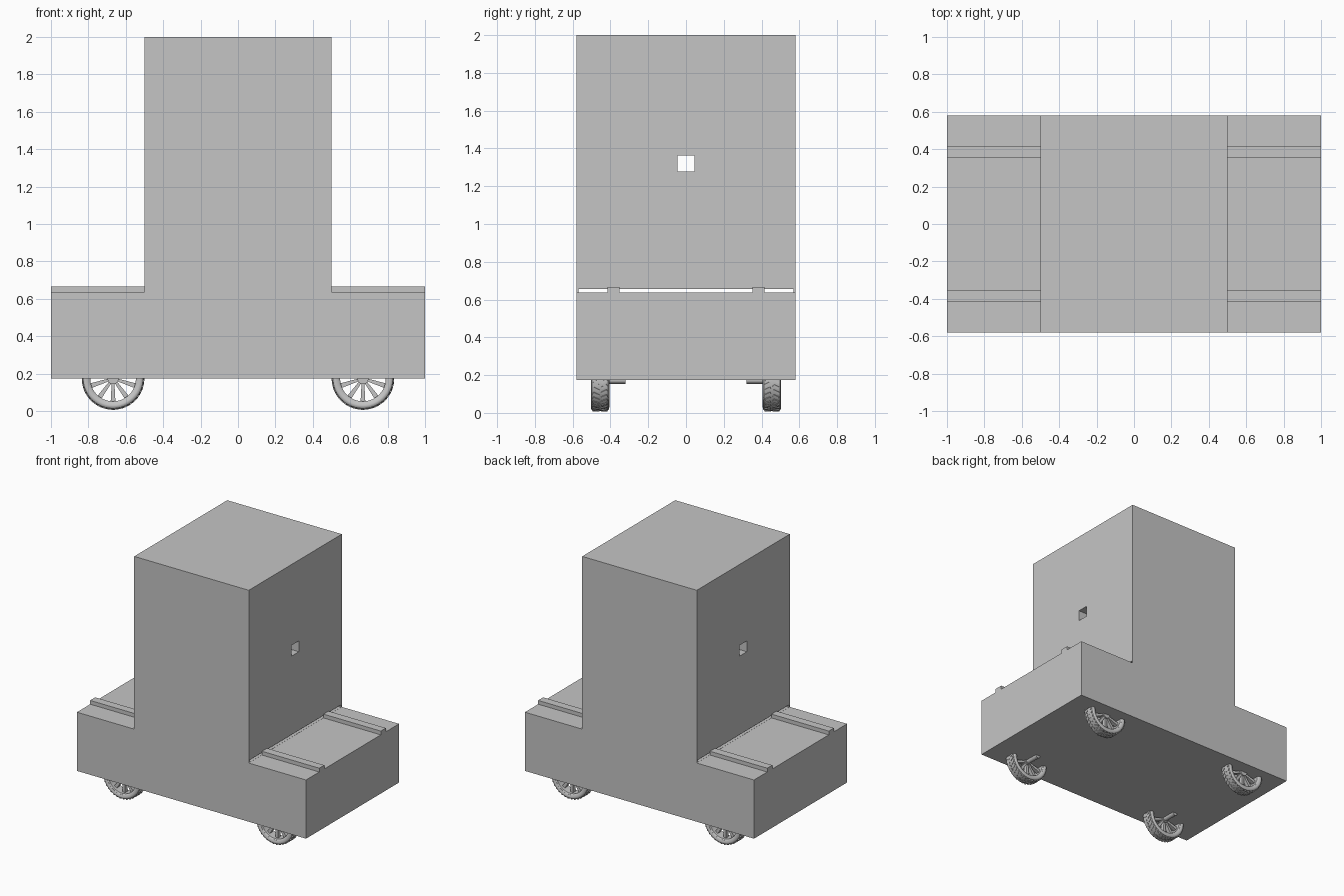
import bpy
import bmesh
from math import cos, sin, pi, radians
from mathutils import Matrix, Vector

default = bpy.data.objects.get("Cube")
if default:
    bpy.data.objects.remove(default, do_unlink=True)

# One plain grey for everything
grey = bpy.data.materials.new("plain grey")
grey.use_nodes = True
shade = (0.56, 0.56, 0.56, 1)
grey.diffuse_color = shade
for node in grey.node_tree.nodes:
    if node.type == 'BSDF_PRINCIPLED':
        node.inputs["Base Color"].default_value = shade

DEPTH, FLOOR, DECK = 0.58, 0.174, 0.637
AXLE_X, AXLE_Z, WHEEL_Y = 0.668, 0.174, 0.455


def finish(bm, name):
    bmesh.ops.recalc_face_normals(bm, faces=bm.faces)
    mesh = bpy.data.meshes.new(name)
    bm.to_mesh(mesh)
    bm.free()
    mesh.materials.append(grey)
    return place(mesh, name)


def place(mesh, name):
    obj = bpy.data.objects.new(name, mesh)
    bpy.context.collection.objects.link(obj)
    return obj


def add_box(bm, low, high):
    low, high = Vector(low), Vector(high)
    size = Matrix.Diagonal((*(high - low), 1))
    bmesh.ops.create_cube(bm, size=1, matrix=Matrix.Translation((low + high) / 2) @ size)


def box(name, low, high):
    bm = bmesh.new()
    add_box(bm, low, high)
    return finish(bm, name)


# Body: stepped profile extruded from front to back
bm = bmesh.new()
half = [(1, FLOOR), (1, DECK), (0.5, DECK), (0.5, 2)]
outline = half + [(-x, z) for x, z in reversed(half)]
face = bm.faces.new([bm.verts.new((x, -DEPTH, z)) for x, z in outline])
new = bmesh.ops.extrude_face_region(bm, geom=[face])["geom"]
bmesh.ops.translate(bm, vec=(0, 2 * DEPTH, 0),
                    verts=[v for v in new if isinstance(v, bmesh.types.BMVert)])
body = finish(bm, "body")

# Low slot and square opening that run through the tower
cutters = [box("slot_cutter", (-0.7, -0.57, DECK + 0.001), (0.7, 0.57, 0.657)),
           box("opening_cutter", (-0.7, -0.044, 1.277), (0.7, 0.044, 1.362))]
bpy.context.view_layer.objects.active = body
for cutter in cutters:
    cutter.hide_render = True
    cut = body.modifiers.new(cutter.name, 'BOOLEAN')
    cut.operation, cut.solver, cut.object = 'DIFFERENCE', 'EXACT', cutter
    bpy.ops.object.modifier_apply(modifier=cut.name)
    bpy.data.objects.remove(cutter, do_unlink=True)

# Rails along both decks
for side, sx in (("left", 1), ("right", -1)):
    for end, sy in (("front", -1), ("back", 1)):
        xs, ys = sorted((sx * 0.5, sx)), sorted((sy * 0.352, sy * 0.415))
        box(f"{end}_{side}_rail", (xs[0], ys[0], DECK - 0.002), (xs[1], ys[1], 0.667))


def lathe(bm, profile, steps=48):
    """Spin a closed (radius, y) profile around the y axis."""
    rings = [[bm.verts.new((r * cos(a), y, r * sin(a))) for r, y in profile]
             for a in (2 * pi * i / steps for i in range(steps))]
    n = len(profile)
    for i in range(steps):
        a, b = rings[i], rings[(i + 1) % steps]
        for j in range(n):
            k = (j + 1) % n
            bm.faces.new((a[j], a[k], b[k], b[j]))


# Wheel: rounded tyre, rim, hub, spokes and slanted tread blocks
bm = bmesh.new()
side = [(0.130, 0.043), (0.143, 0.049), (0.153, 0.048), (0.160, 0.042), (0.163, 0.028)]
lathe(bm, side + [(r, -y) for r, y in reversed(side)])
rim = [(0.122, 0.036), (0.133, 0.044)]
lathe(bm, rim + [(r, -y) for r, y in reversed(rim)])
bmesh.ops.create_cone(bm, cap_ends=True, segments=24, radius1=0.03, radius2=0.03,
                      depth=0.05, matrix=Matrix.Rotation(pi / 2, 4, 'X'))
for i in range(10):
    spoke = bmesh.ops.create_cube(bm, size=1)["verts"]
    for v in spoke:
        outer = v.co.z > 0
        v.co = Vector((v.co.x * (0.026 if outer else 0.014), v.co.y * 0.03,
                       0.126 if outer else 0.02))
    bmesh.ops.rotate(bm, verts=spoke, matrix=Matrix.Rotation(i * pi / 5, 3, 'Y'))
for i in range(36):
    for s in (-1, 1):
        turn = Matrix.Rotation((i + 0.25 * s) * pi / 18, 4, 'Y')
        seat = Matrix.Translation((0, s * 0.022, 0.162))
        slant = Matrix.Rotation(s * radians(28), 4, 'Z')
        bmesh.ops.create_cube(bm, size=1, matrix=turn @ seat @ slant
                              @ Matrix.Diagonal((0.013, 0.034, 0.010, 1)))
wheel = finish(bm, "front_left_wheel")
bpy.ops.object.select_all(action='DESELECT')
bpy.context.view_layer.objects.active = wheel
wheel.select_set(True)
bpy.ops.object.shade_smooth_by_angle(angle=radians(35))

# Four wheels, each with a short axle stub pointing inward
for side, sx in (("left", 1), ("right", -1)):
    for end, sy in (("front", -1), ("back", 1)):
        first = sx == 1 and sy == -1
        obj = wheel if first else place(wheel.data, f"{end}_{side}_wheel")
        obj.location = (sx * AXLE_X, sy * WHEEL_Y, AXLE_Z)
        obj.rotation_euler.z = pi if sy == 1 else 0
        bm = bmesh.new()
        bmesh.ops.create_cone(bm, cap_ends=True, segments=24, radius1=0.02,
                              radius2=0.02, depth=0.13,
                              matrix=Matrix.Translation((sx * AXLE_X, sy * 0.385, AXLE_Z))
                              @ Matrix.Rotation(pi / 2, 4, 'X'))
        finish(bm, f"{end}_{side}_axle")
